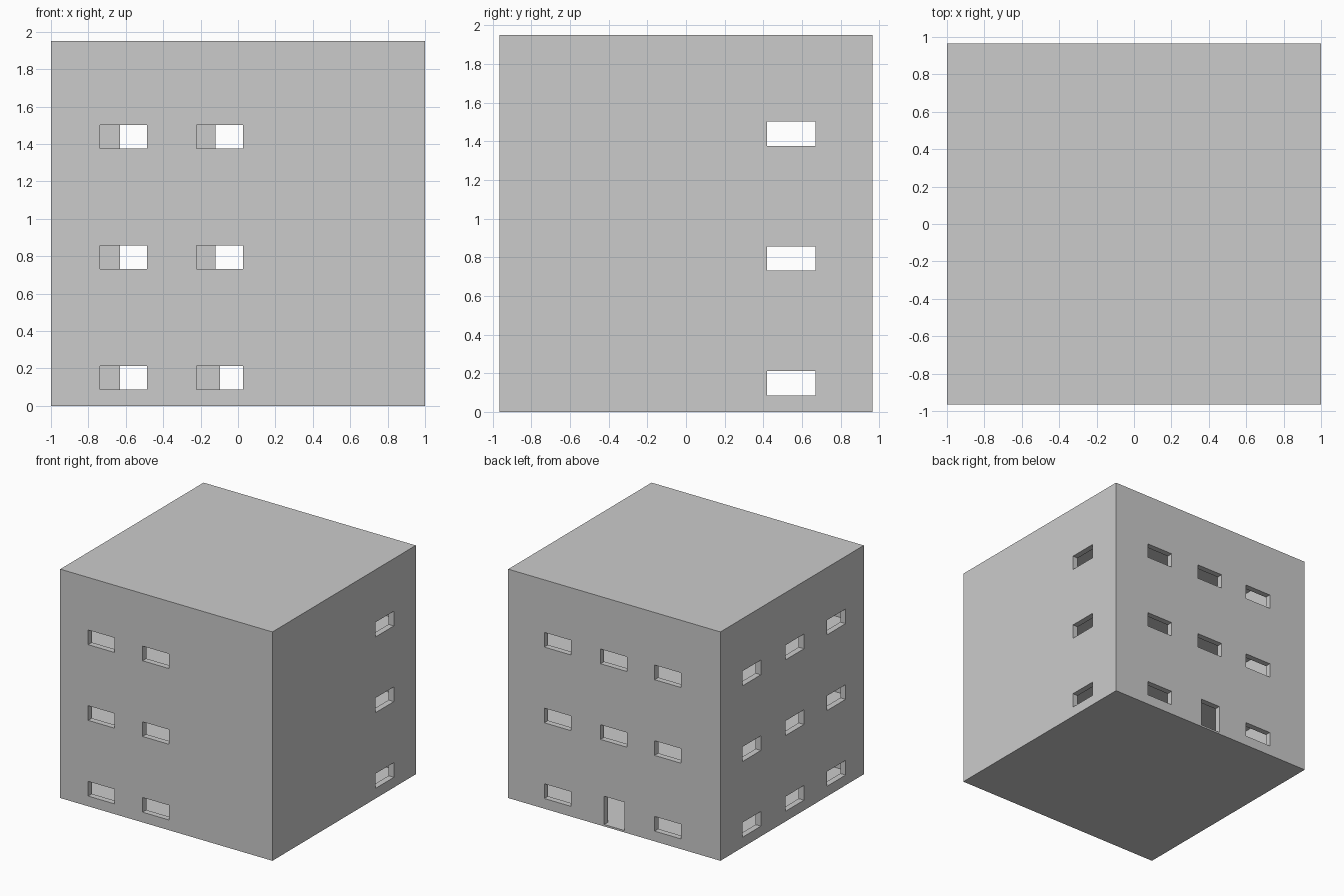
import bpy, bmesh
from mathutils import Matrix, Vector

if "Cube" in bpy.data.objects:
    bpy.data.objects.remove(bpy.data.objects["Cube"])

W, D, H = 1.0, 0.965, 1.95      # half width, half depth, height
WALL, SLAB, STOREY = 0.05, 0.015, 0.645


def boxes_object(name, boxes):
    """One mesh made of axis-aligned boxes given as (x0, x1, y0, y1, z0, z1)."""
    bm = bmesh.new()
    for x0, x1, y0, y1, z0, z1 in boxes:
        centre = Vector(((x0 + x1) / 2, (y0 + y1) / 2, (z0 + z1) / 2))
        scale = Matrix.Diagonal((x1 - x0, y1 - y0, z1 - z0, 1))
        bmesh.ops.create_cube(bm, size=1, matrix=Matrix.Translation(centre) @ scale)
    me = bpy.data.meshes.new(name)
    bm.to_mesh(me)
    bm.free()
    ob = bpy.data.objects.new(name, me)
    bpy.context.collection.objects.link(ob)
    return ob


def opening(side, a, b, z0, z1):
    """Cutter box through one wall, spanning a..b along that wall."""
    e = 0.02
    if side == "front":
        return (a, b, -D - e, -D + WALL + e, z0, z1)
    if side == "back":
        return (a, b, D - WALL - e, D + e, z0, z1)
    if side == "left":
        return (-W - e, -W + WALL + e, a, b, z0, z1)
    return (W - WALL - e, W + e, a, b, z0, z1)


# Outer block of the building
building = boxes_object("building", [(-W, W, -D, D, 0, H)])

# Three hollow storeys separated by thin floor slabs
rooms = boxes_object("room_cutter", [
    (-W + WALL, W - WALL, -D + WALL, D - WALL, i * STOREY + SLAB, (i + 1) * STOREY)
    for i in range(3)])

# Window start positions along each wall, repeated on every floor
WIN_W, WIN_H, SILL = 0.25, 0.125, 0.087
columns = {
    "front": (-0.737, -0.223),
    "back": (-0.63, -0.12, 0.41),
    "left": (-0.72, -0.16, 0.42),
    "right": (0.42,),
}
cuts = []
for floor in range(3):
    z = SILL + floor * STOREY
    for side, starts in columns.items():
        for a in starts:
            # The back door replaces the middle ground-floor window
            if side == "back" and floor == 0 and a == -0.12:
                cuts.append(opening(side, -0.095, 0.095, SLAB + 0.001, 0.257))
            else:
                cuts.append(opening(side, a, a + WIN_W, z, z + WIN_H))
openings = boxes_object("opening_cutter", cuts)

# Carve rooms first, then windows and door
for cutter in (rooms, openings):
    cutter.hide_render = True
    mod = building.modifiers.new(cutter.name, "BOOLEAN")
    mod.operation = "DIFFERENCE"
    mod.solver = "EXACT"
    mod.object = cutter

# Bake the result and drop the cutters
bpy.context.view_layer.update()
deps = bpy.context.evaluated_depsgraph_get()
mesh = bpy.data.meshes.new_from_object(building.evaluated_get(deps))
building.modifiers.clear()
building.data = mesh
for cutter in (rooms, openings):
    bpy.data.objects.remove(cutter)
